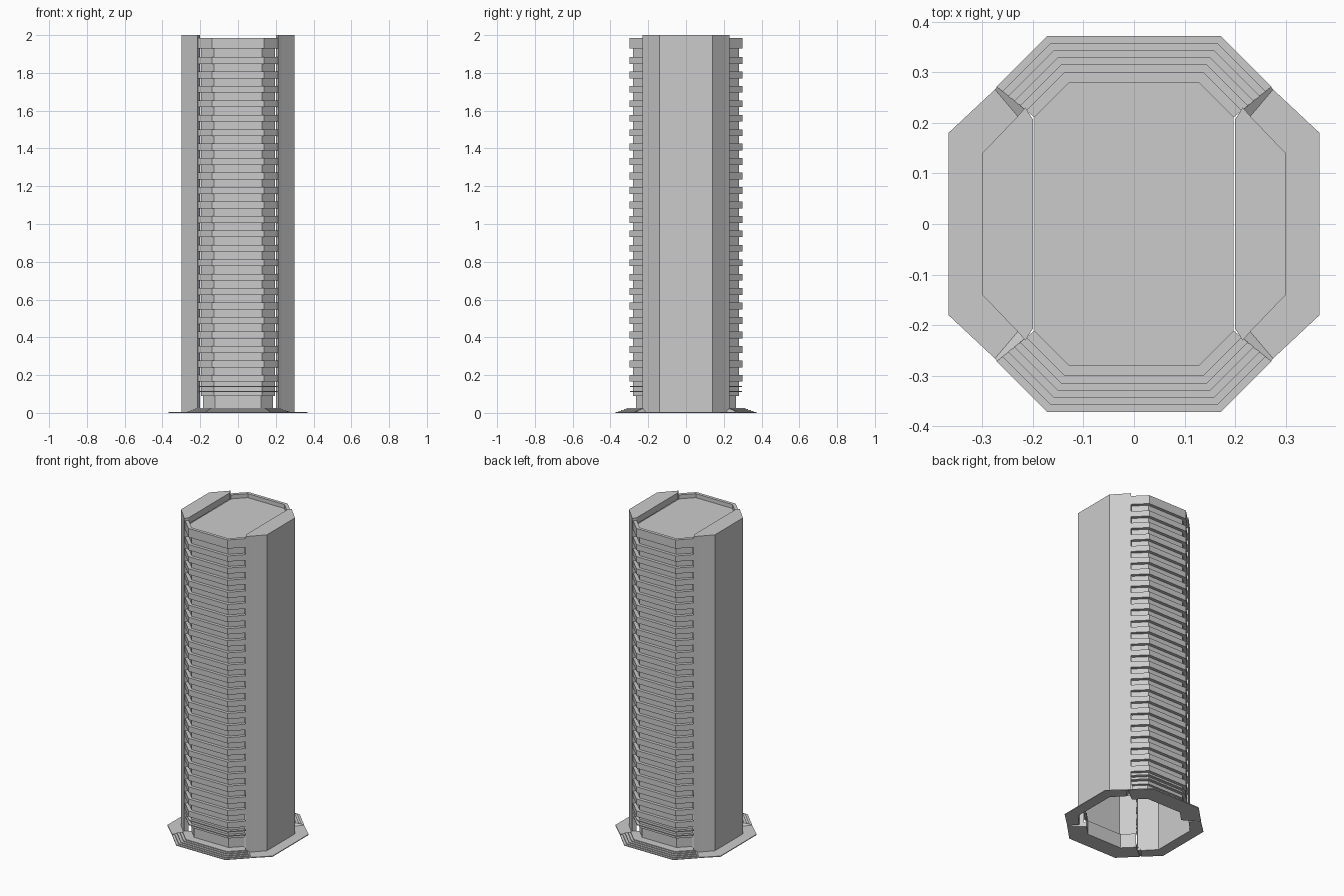
import bpy, bmesh

cube = bpy.data.objects.get("Cube")
if cube:
    bpy.data.objects.remove(cube, do_unlink=True)

concrete = bpy.data.materials.new("grey_concrete")
concrete.use_nodes = True
GREY = (0.6, 0.6, 0.6, 1)
concrete.diffuse_color = GREY
concrete.node_tree.nodes["Principled BSDF"].inputs["Base Color"].default_value = GREY

HEIGHT, ROOF, PARAPET = 2.0, 1.96, 1.985
PLAZA, FLOOR = 0.005, 0.025
WALL, EDGE = 0.28, 0.30


def finish(name, bm, recalc=False):
    if recalc:
        bmesh.ops.recalc_face_normals(bm, faces=bm.faces)
    mesh = bpy.data.meshes.new(name)
    bm.to_mesh(mesh)
    bm.free()
    mesh.materials.append(concrete)
    bpy.context.collection.objects.link(bpy.data.objects.new(name, mesh))


def facade_path(d):
    """Three-sided front outline at depth d, left to right."""
    t = (d - 0.30) / 0.07
    corner = 0.137 + 0.033 * t
    ex, ey = 0.213 + 0.057 * t, 0.224 + 0.046 * t
    return [(-ex, -ey), (-corner, -d), (corner, -d), (ex, -ey)]


def loft(bm, profile, turn, closed=False):
    """Sweep a (depth, height) profile along the facade outline."""
    rows = [[bm.verts.new((x * turn, y * turn, z)) for x, y in facade_path(d)]
            for d, z in profile]
    pairs = list(zip(rows, rows[1:]))
    if closed:
        pairs.append((rows[-1], rows[0]))
        for end in (0, -1):
            bm.faces.new([row[end] for row in rows])
    for a, b in pairs:
        for i in range(len(a) - 1):
            bm.faces.new((a[i], a[i + 1], b[i + 1], b[i]))


def ledge(z0, z1, depth=EDGE):
    return [(WALL, z0), (depth, z0), (depth, z1), (WALL, z1)]


def face(bm, points, turn=1):
    bm.faces.new([bm.verts.new((x * turn, y * turn, z)) for x, y, z in points])


# Front and back facades
for side, turn in (("front", 1), ("back", -1)):
    # Hollow wall with a recessed ground storey
    bm = bmesh.new()
    loft(bm, [(0.265, 0), (0.265, 0.09), (WALL, 0.09), (WALL, ROOF)], turn)
    finish(side + "_wall", bm)

    # Projecting band at each storey
    bm = bmesh.new()
    for i in range(23):
        z = 0.165 + 0.0765 * i
        loft(bm, ledge(z, z + 0.036), turn, True)
    finish(side + "_floor_bands", bm, True)

    # Parapet
    bm = bmesh.new()
    loft(bm, ledge(1.93, PARAPET), turn, True)
    finish(side + "_parapet", bm, True)

    # Thin canopies above the ground storey
    bm = bmesh.new()
    for z in (0.11, 0.137):
        loft(bm, ledge(z, z + 0.006, 0.297), turn, True)
    finish(side + "_canopies", bm, True)

    # Entrance steps
    bm = bmesh.new()
    profile = [(0.265, 0)]
    for i, d in enumerate((0.372, 0.358, 0.344, 0.329, 0.315)):
        profile += [(d, PLAZA * i), (d, PLAZA * (i + 1))]
    profile.append((0.265, FLOOR))
    loft(bm, profile, turn, True)
    finish(side + "_steps", bm, True)

# Sunken roof
bm = bmesh.new()
outline = facade_path(WALL)
outline += [(-x, -y) for x, y in outline]
face(bm, [(x, y, ROOF) for x, y in outline])
finish("roof", bm)

# Side piers and the paving beside them
half = [(0.2, 0.207), (0.215, 0.23), (0.23, 0.213), (EDGE, 0.14)]
pier = [(x, -y) for x, y in half] + half[::-1]
pave = [(0.23, 0.213), (0.275, 0.266), (0.367, 0.18)]
pave_outer = [(x, -y) for x, y in pave] + pave[::-1]
pave_inner = [(EDGE, 0.14), (EDGE, -0.14)]

for side, turn in (("left", 1), ("right", -1)):
    bm = bmesh.new()
    for (ax, ay), (bx, by) in zip(pier, pier[1:]):
        face(bm, [(ax, ay, 0), (bx, by, 0), (bx, by, HEIGHT), (ax, ay, HEIGHT)], turn)
    face(bm, [(x, y, HEIGHT) for x, y in pier], turn)
    (ax, ay), (bx, by) = pier[-1], pier[0]
    face(bm, [(ax, ay, ROOF), (bx, by, ROOF), (bx, by, HEIGHT), (ax, ay, HEIGHT)], turn)
    bmesh.ops.remove_doubles(bm, verts=bm.verts, dist=0.0001)
    finish(side + "_pier", bm)

    bm = bmesh.new()
    face(bm, [(x, y, 0) for x, y in pave_outer + pave_inner], turn)
    slab = bmesh.ops.extrude_face_region(bm, geom=bm.faces[:])
    bmesh.ops.translate(bm, vec=(0, 0, PLAZA),
                        verts=[v for v in slab["geom"] if isinstance(v, bmesh.types.BMVert)])
    finish(side + "_paving", bm, True)

    # Sloped cheeks between steps and paving
    bm = bmesh.new()
    cheek = [(0.23, 0.213, PLAZA), (0.275, 0.266, PLAZA),
             (0.271, 0.271, PLAZA), (0.213, 0.226, FLOOR)]
    face(bm, cheek, turn)
    face(bm, [(x, -y, z) for x, y, z in reversed(cheek)], turn)
    finish(side + "_step_cheeks", bm)
